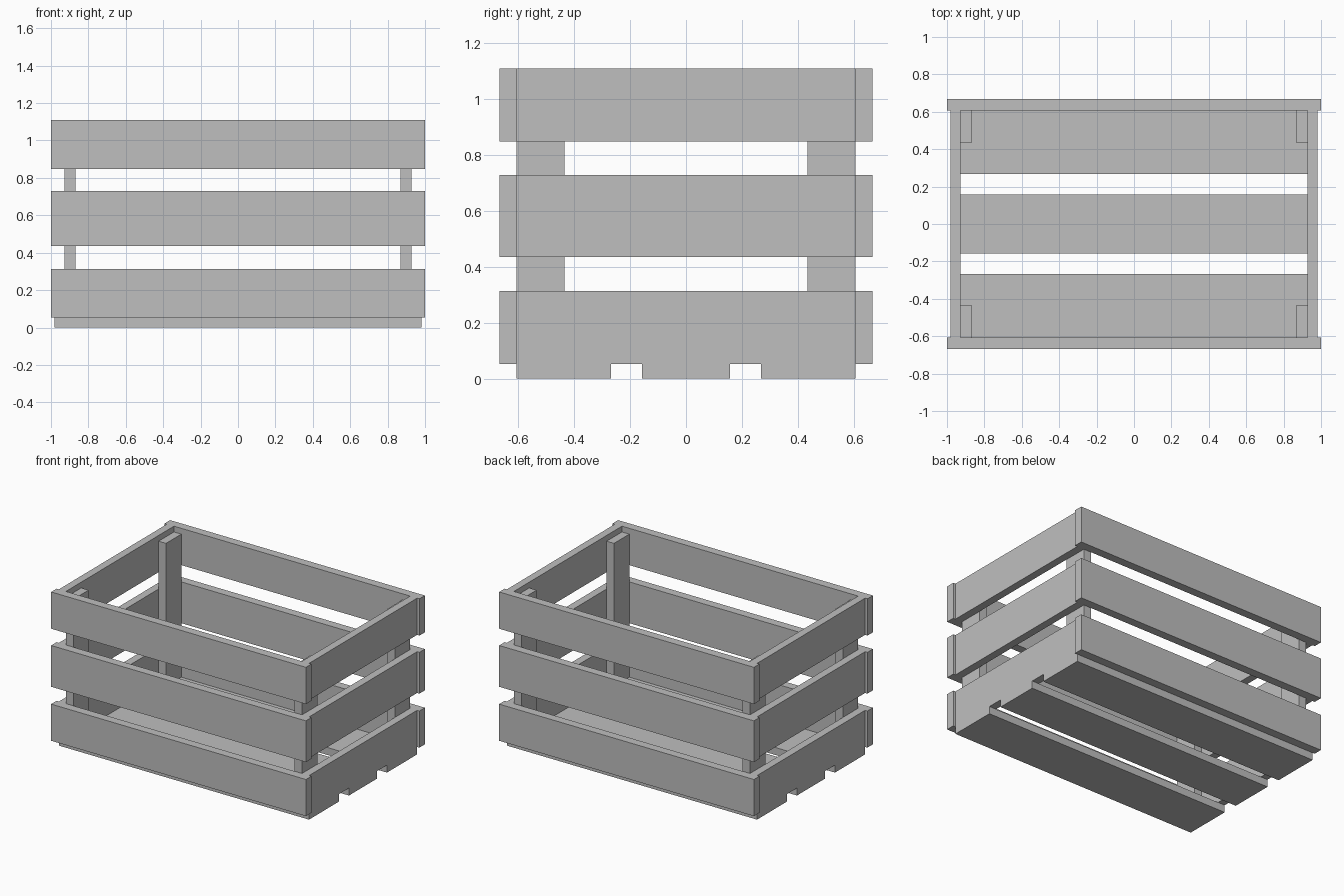
import bpy
import bmesh
from mathutils import Matrix, Vector

default_cube = bpy.data.objects.get("Cube")
if default_cube:
    bpy.data.objects.remove(default_cube, do_unlink=True)

# One plain grey for the whole crate
grey = bpy.data.materials.new("plain_grey")
grey.use_nodes = True
colour = (0.52, 0.52, 0.52, 1)
grey.diffuse_color = colour
grey.node_tree.nodes["Principled BSDF"].inputs["Base Color"].default_value = colour


def board(name, x, y, z):
    """Rectangular board from (low, high) ranges on each axis."""
    low, high = (Vector(c) for c in zip(x, y, z))
    bm = bmesh.new()
    bmesh.ops.create_cube(bm, size=1, matrix=Matrix.Diagonal((*(high - low), 1)))
    mesh = bpy.data.meshes.new(name)
    bm.to_mesh(mesh)
    bm.free()
    mesh.materials.append(grey)
    obj = bpy.data.objects.new(name, mesh)
    obj.location = (low + high) / 2
    bpy.context.collection.objects.link(obj)
    return obj


def span(a, b, side):
    return sorted((a * side, b * side))


FLOOR = 0.053          # floor board thickness
OUT_X, IN_X = 0.982, 0.927   # end slat faces
OUT_Y, IN_Y = 0.667, 0.606   # long slat faces

# Floor boards
board("floor_board_middle", (-OUT_X, OUT_X), (-0.158, 0.158), (0, FLOOR))
for label, side in (("front", -1), ("back", 1)):
    board(f"floor_board_{label}", (-OUT_X, OUT_X), span(0.268, IN_Y, side), (0, FLOOR))

# Three rows of slats around the crate
rows = {"lower": (FLOOR, 0.313), "middle": (0.436, 0.729), "upper": (0.848, 1.109)}
for row, height in rows.items():
    for label, side in (("front", -1), ("back", 1)):
        board(f"{row}_slat_{label}", (-1, 1), span(IN_Y, OUT_Y, side), height)
    for label, side in (("right", -1), ("left", 1)):
        board(f"{row}_slat_{label}", span(IN_X, OUT_X, side), (-IN_Y, IN_Y), height)

# Corner posts standing on the floor, inside the slats
for x_label, sx in (("right", -1), ("left", 1)):
    for y_label, sy in (("front", -1), ("back", 1)):
        board(f"corner_post_{y_label}_{x_label}",
              span(0.869, IN_X, sx), span(0.434, IN_Y, sy), (FLOOR, 1.068))
